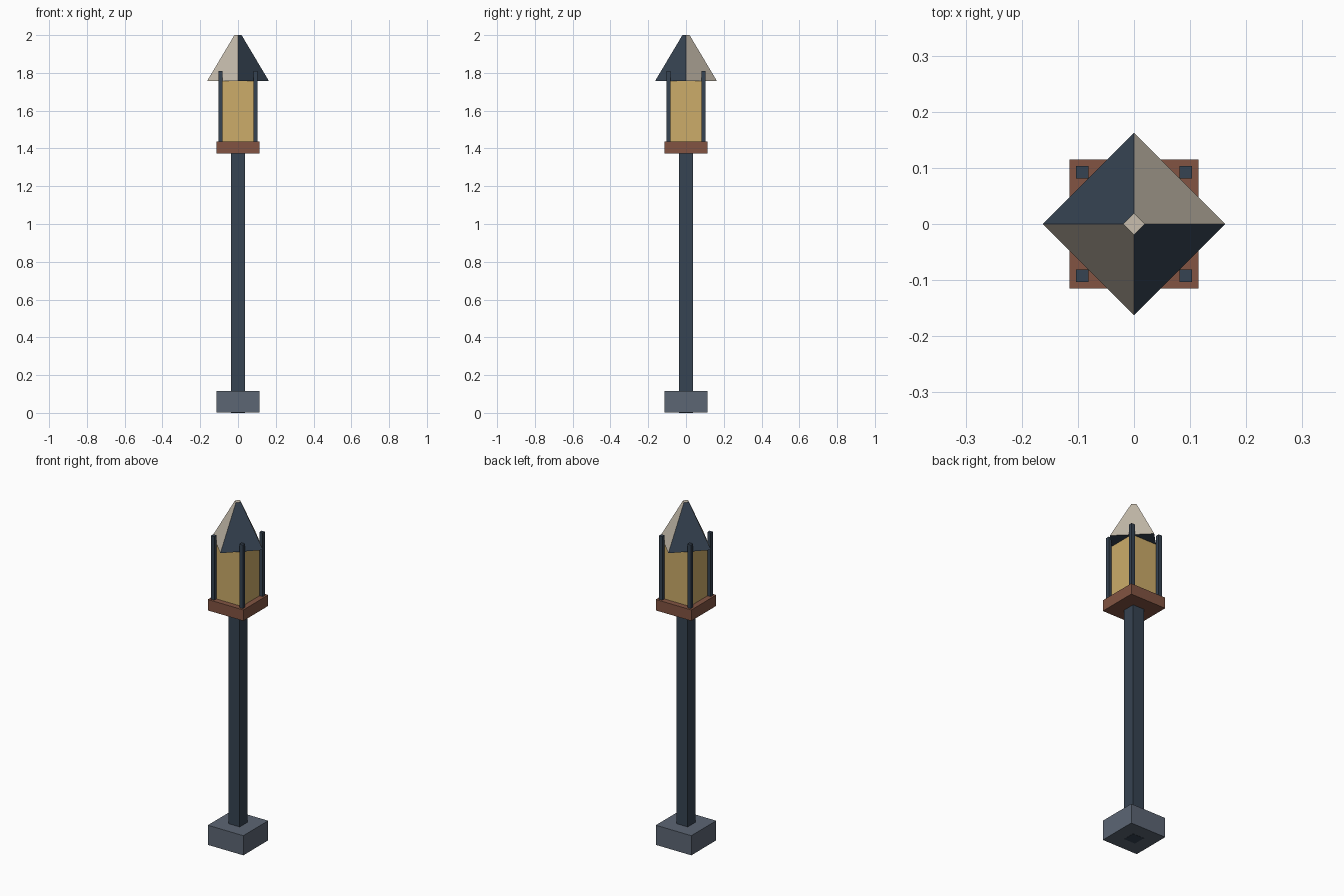
import bpy
import bmesh
from mathutils import Matrix, Vector

cube = bpy.data.objects.get("Cube")
if cube:
    bpy.data.objects.remove(cube, do_unlink=True)


def material(name, hex_code):
    """Flat colour from an sRGB hex code, stored as linear values."""
    srgb = [c / 255 for c in bytes.fromhex(hex_code)]
    colour = [c / 12.92 if c < 0.04 else ((c + 0.055) / 1.055) ** 2.4 for c in srgb] + [1]
    mat = bpy.data.materials.new(name)
    mat.use_nodes = True
    mat.diffuse_color = colour
    mat.node_tree.nodes["Principled BSDF"].inputs["Base Color"].default_value = colour
    return mat


navy = material("navy metal", "364352")
beige = material("beige roof", "C8BEAE")
gold = material("amber glass", "CCAC6A")
brown = material("brown platform", "825442")
slate = material("slate stone", "5C6674")


def add_object(name, bm, *mats):
    mesh = bpy.data.meshes.new(name)
    bm.to_mesh(mesh)
    bm.free()
    for mat in mats:
        mesh.materials.append(mat)
    obj = bpy.data.objects.new(name, mesh)
    bpy.context.collection.objects.link(obj)
    return obj


def square_block(name, half, bottom, top, mat, x=0, y=0):
    bm = bmesh.new()
    bmesh.ops.create_cube(bm, size=1)
    bmesh.ops.scale(bm, vec=(2 * half, 2 * half, top - bottom), verts=bm.verts)
    bmesh.ops.translate(bm, vec=Vector((x, y, (bottom + top) / 2)), verts=bm.verts)
    return add_object(name, bm, mat)


# Base, pole and lantern body
PLATFORM_TOP, EAVES = 1.438, 1.758
square_block("base", 0.115, 0.001, 0.116, slate)
square_block("pole", 0.036, 0, 1.38, navy)
square_block("platform", 0.115, 1.374, PLATFORM_TOP, brown)
square_block("lantern_glass", 0.083, PLATFORM_TOP, EAVES, gold)

# Corner posts
for side, x in (("left", 1), ("right", -1)):
    for end, y in (("front", -1), ("back", 1)):
        square_block(f"{end}_{side}_post", 0.011, PLATFORM_TOP, 1.81, navy,
                     x * 0.092, y * 0.092)

# Truncated pyramid roof, corners on the axes, with alternating colours
bm = bmesh.new()
bmesh.ops.create_cone(bm, cap_ends=True, segments=4, radius1=0.163, radius2=0.019,
                      depth=2 - EAVES,
                      matrix=Matrix.Translation((0, 0, (2 + EAVES) / 2)))
bm.normal_update()
for face in bm.faces:
    n = face.normal
    face.material_index = 1 if n.z > 0.9 or n.x * n.y > 0.1 else 0
add_object("roof", bm, navy, beige)
